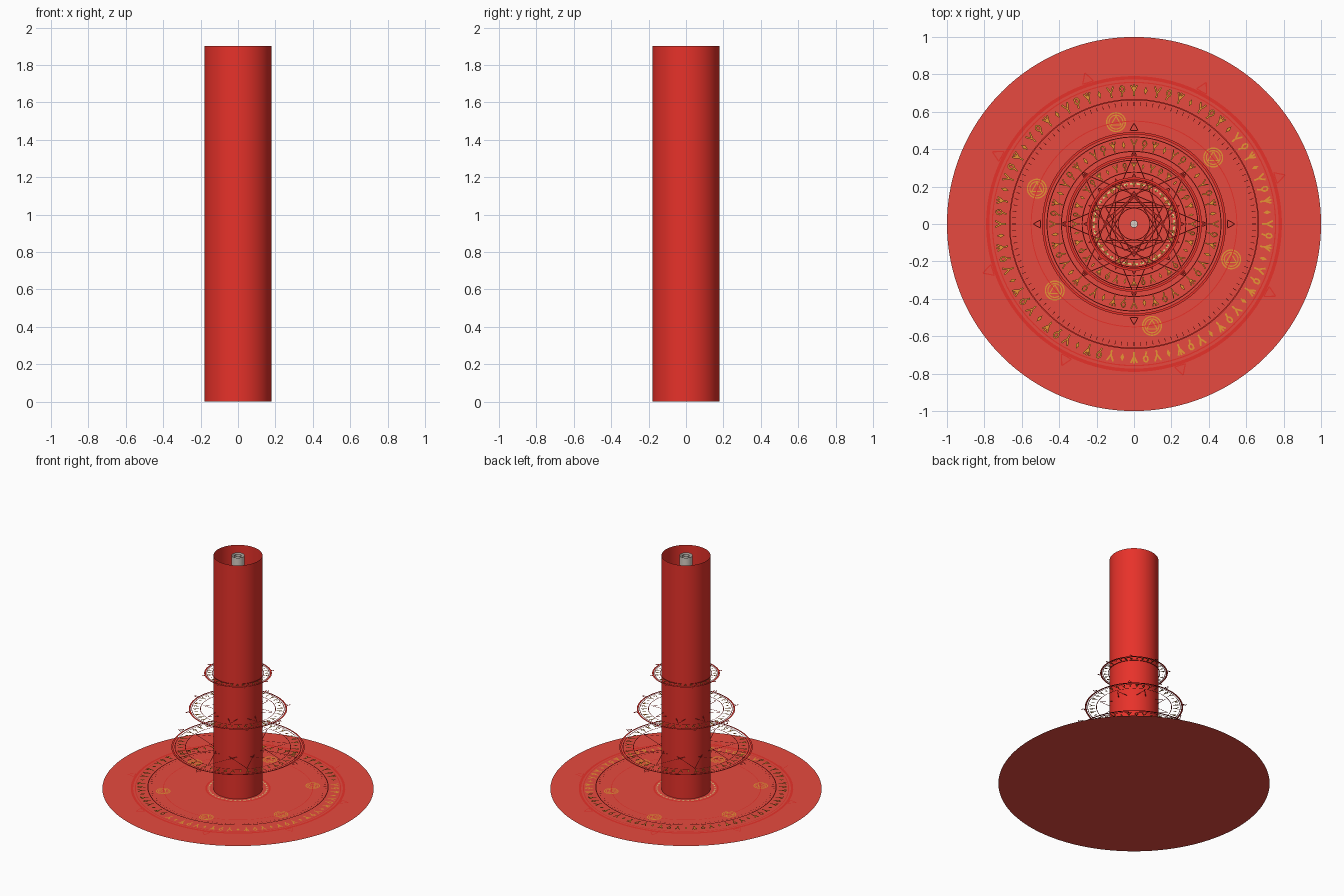
import bpy, bmesh
from math import sin, cos, pi, radians
from mathutils import Vector

if "Cube" in bpy.data.objects:
    bpy.data.objects.remove(bpy.data.objects["Cube"])


def material(name, rgb):
    m = bpy.data.materials.new(name)
    m.diffuse_color = (*rgb, 1)
    m.use_nodes = True
    m.node_tree.nodes["Principled BSDF"].inputs["Base Color"].default_value = m.diffuse_color
    return m


DISC = material("soft red", (0.80, 0.068, 0.050))
RED = material("bright red", (0.84, 0.033, 0.024))
GOLD = material("gold", (0.80, 0.30, 0.035))
CREAM = material("cream", (0.90, 0.70, 0.25))
GREY = material("light grey", (0.68, 0.62, 0.56))


def polar(r, a):
    return Vector((r * cos(a), r * sin(a)))


class Part:
    """Flat line work collected into one object at one height."""

    def __init__(self, z):
        self.bm, self.z = bmesh.new(), z

    def face(self, pts):
        f = self.bm.faces.new([self.bm.verts.new((p[0], p[1], self.z)) for p in pts])
        f.normal_update()
        if f.normal.z < 0:
            f.normal_flip()

    def ring(self, r, w, n=96, c=(0, 0), fill=1.0):
        c = Vector(c)
        for i in range(n):
            a, b = 2 * pi * i / n, 2 * pi * (i + fill) / n
            self.face([c + polar(r - w / 2, a), c + polar(r + w / 2, a),
                       c + polar(r + w / 2, b), c + polar(r - w / 2, b)])

    def line(self, p, q, w):
        d = (q - p).normalized() * w / 2
        s = Vector((-d.y, d.x))
        self.face([p - s, q - s, q + s, p + s])

    def loop(self, pts, w):
        for p, q in zip(pts, pts[1:] + pts[:1]):
            self.line(p, q, w)

    def star(self, r, n, step, rot, w):
        tips = [polar(r, rot + 2 * pi * i / n) for i in range(n)]
        for i in range(n):
            self.line(tips[i], tips[(i + step) % n], w)

    def ticks(self, r0, r1, n, w):
        for i in range(n):
            a = 2 * pi * i / n
            self.line(polar(r0, a), polar(r1, a), w)

    def points(self, r, size, n, rot, w):
        # outlined triangles pointing outward
        for i in range(n):
            a = rot + 2 * pi * i / n
            t = Vector((-sin(a), cos(a))) * size * 0.55
            b = polar(r, a)
            self.loop([b - t, b + t, polar(r + size, a)], w)

    def ornaments(self, r, h, n, w, start=0, stop=None):
        # radial band of forks, diamonds and beads
        for i in range(start, n if stop is None else stop):
            a = 2 * pi * i / n
            u, t = polar(1, a), Vector((-sin(a), cos(a)))
            at = lambda x, y: u * (r + y * h) + t * x * h
            kind = i % 4
            if kind in (0, 2):
                self.line(at(0, -.5), at(0, .5 if kind else .05), w)
                for s in (-1, 1):
                    self.line(at(0, -.1), at(s * .28, .45), w)
            elif kind == 1:
                self.face([at(0, -.35), at(.16, 0), at(0, .35), at(-.16, 0)])
            else:
                self.loop([at(.2 * cos(k * pi / 3), .15 + .28 * sin(k * pi / 3))
                           for k in range(6)], w)
                self.line(at(0, -.13), at(.12, -.5), w)

    def finish(self, name, mat):
        me = bpy.data.meshes.new(name)
        self.bm.to_mesh(me)
        self.bm.free()
        me.materials.append(mat)
        ob = bpy.data.objects.new(name, me)
        bpy.context.collection.objects.link(ob)
        return ob


def tube(name, r, z0, z1, mat):
    bpy.ops.mesh.primitive_cylinder_add(vertices=64, radius=r, depth=z1 - z0,
                                        end_fill_type='NOTHING', location=(0, 0, (z0 + z1) / 2))
    ob = bpy.context.object
    ob.name = name
    ob.data.materials.append(mat)
    bpy.ops.object.shade_smooth_by_angle()


# Ground disc, light column and inner core
disc = Part(0)
disc.face([polar(1, 2 * pi * i / 128) for i in range(128)])
disc.finish("ground_disc", DISC)
tube("column", 0.18, 0, 1.9, RED)
tube("core_tube", 0.048, 0.01, 1.9, GREY)
tube("core_inner_tube", 0.024, 0.01, 1.9, GREY)
p = Part(0.012)
p.face([polar(0.02, 2 * pi * i / 32) for i in range(32)])
p.finish("core_base", GREY)

# Ground: outer red rings with eight outward points
p = Part(0.003)
p.ring(0.782, 0.018)
p.ring(0.757, 0.006)
p.ring(0.55, 0.005)
p.ring(0.235, 0.012)
p.points(0.795, 0.055, 8, radians(18), 0.006)
p.finish("ground_outer_rings", RED)

# Ground: raised ring with inward ticks
p = Part(0.015)
p.ring(0.665, 0.007)
p.ticks(0.632, 0.652, 120, 0.003)
p.finish("ground_tick_ring", RED)

# Ground: ornament band, lying lower on the right
for name, z, s, e in (("ground_ornaments_raised", 0.015, 9, 52),
                      ("ground_ornaments_low", 0.003, 52, 81)):
    p = Part(z)
    p.ornaments(0.715, 0.062, 72, 0.009, s, e)
    p.finish(name, GOLD)

# Ground: six small round emblems
p = Part(0.003)
for k in range(6):
    c = polar(0.553, radians(40 + 60 * k))
    p.ring(0.05, 0.007, 32, c)
    p.ring(0.037, 0.006, 32, c)
    p.loop([c + polar(0.032, radians(90 + 120 * j)) for j in range(3)], 0.006)
p.finish("ground_emblems", GOLD)

# Ground: dashed ring at the foot of the column
p = Part(0.004)
p.ring(0.215, 0.009, 40, fill=0.6)
p.finish("foot_dashes", CREAM)

# Floating rings: height, ring radii, ornament radius / size / count, star, points
LEVELS = (
    ("lower", 0.34, (0.485, 0.465, 0.388), (0.425, 0.058, 48), (0.378, 8, 3, 0), (0.50, 0.04, 4)),
    ("middle", 0.65, (0.356, 0.341, 0.277), (0.310, 0.044, 40), (0.262, 8, 3, pi / 8), (0.367, 0.025, 8)),
    ("upper", 0.94, (0.243, 0.230, 0.190), (0.210, 0.026, 32), (0.175, 6, 2, pi / 6), (0.252, 0.018, 8)),
)
for name, z, radii, band, star, pts in LEVELS:
    p = Part(z)
    p.ring(radii[0], 0.013)
    for r in radii[1:]:
        p.ring(r, 0.005)
    p.star(*star, 0.005)
    p.finish(name + "_ring", RED)
    p = Part(z + 0.001)
    p.points(*pts, 0, 0.005)
    p.finish(name + "_ring_points", RED)
    p = Part(z + 0.002)
    p.ornaments(*band, 0.007)
    p.finish(name + "_ring_ornaments", GOLD)

# Small star inside the column
p = Part(0.96)
p.star(0.15, 9, 2, pi / 2, 0.005)
p.ring(0.085, 0.004, 48)
p.finish("column_inner_star", RED)
